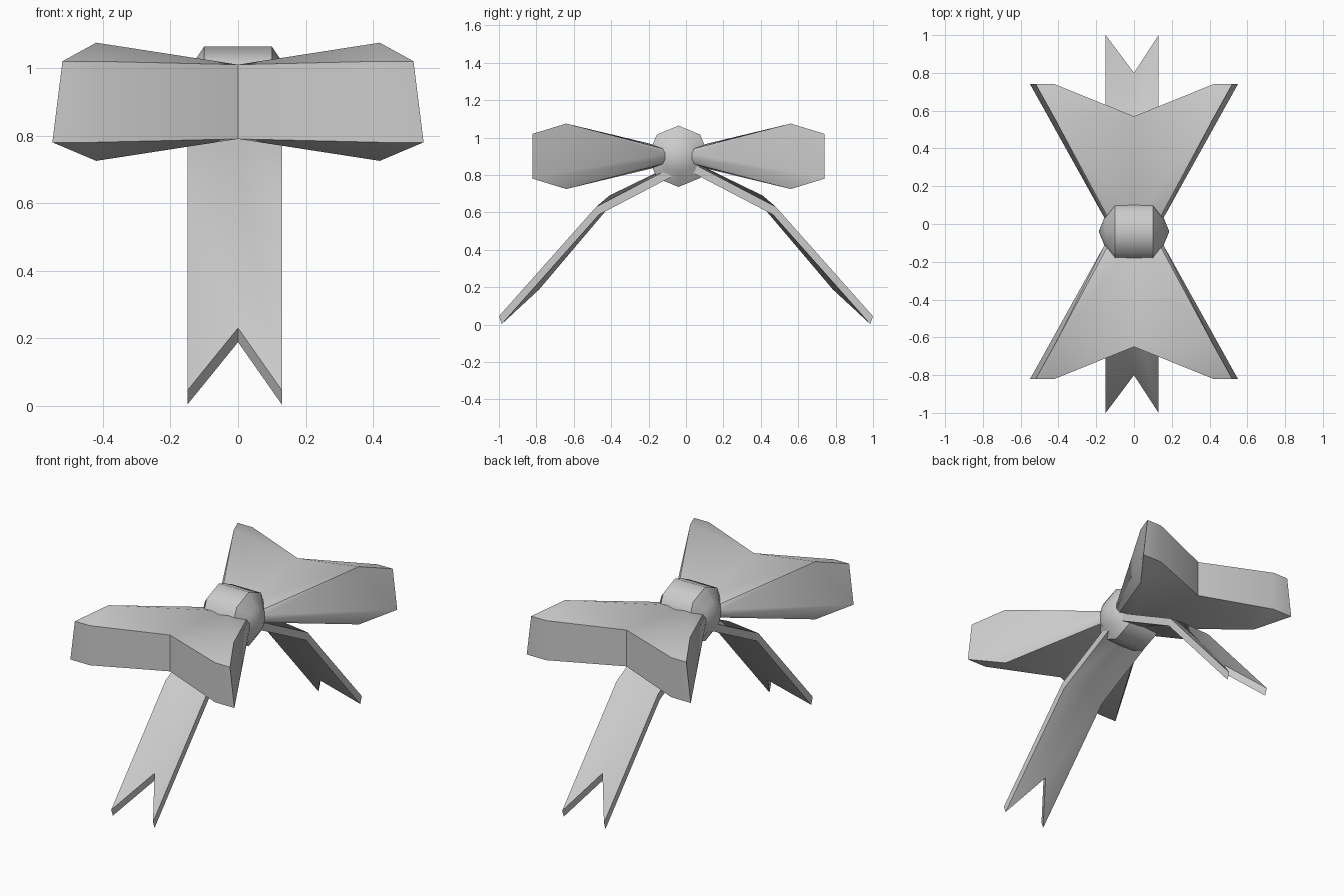
import bpy, bmesh, math
from mathutils import Vector

if "Cube" in bpy.data.objects:
    bpy.data.objects.remove(bpy.data.objects["Cube"])


def finish(bm, name, angle=None):
    bmesh.ops.recalc_face_normals(bm, faces=bm.faces[:])
    me = bpy.data.meshes.new(name)
    bm.to_mesh(me)
    bm.free()
    ob = bpy.data.objects.new(name, me)
    bpy.context.collection.objects.link(ob)
    if angle:
        bpy.ops.object.select_all(action='DESELECT')
        ob.select_set(True)
        bpy.context.view_layer.objects.active = ob
        bpy.ops.object.shade_smooth_by_angle(angle=math.radians(angle))
    return ob


MID_Y = -0.04   # bow loops mirror about the knot centre

# corner points of half a loop: x, distance from the knot centre, z
HALF_LOOP = [
    (0, 0.61, 1.01), (0, 0.61, 0.79), (0, 0.06, 0.945), (0, 0.06, 0.855),
    (0.42, 0.60, 1.075), (0.42, 0.60, 0.725),
    (0.42, 0.78, 1.02), (0.52, 0.78, 1.02),
    (0.42, 0.78, 0.78), (0.55, 0.78, 0.78),
    (0.13, 0.06, 0.935), (0.13, 0.06, 0.865),
    (0.155, 0.07, 0.915), (0.155, 0.07, 0.885),
]


def bow_loop(name, side):
    bm = bmesh.new()
    # each half is convex; the two halves meet in a crease at x = 0
    for sx in (-1, 1):
        vs = [bm.verts.new((sx * x, MID_Y + side * d, z)) for x, d, z in HALF_LOOP]
        bmesh.ops.convex_hull(bm, input=vs)
    inner = [f for f in bm.faces if all(abs(v.co.x) < 1e-5 for v in f.verts)]
    bmesh.ops.delete(bm, geom=inner, context='FACES')
    bmesh.ops.remove_doubles(bm, verts=bm.verts[:], dist=0.0005)
    return finish(bm, name, 40)


def ribbon_tail(name, side):
    # outer edges and the centre line of the tail, as (distance, z)
    edge = [(0.02, 0.87), (0.48, 0.63), (1.0, 0.045)]
    centre = [(0.02, 0.88), (0.41, 0.69), (0.80, 0.23)]
    bm = bmesh.new()
    cols = [[bm.verts.new((x, side * d, z)) for d, z in path]
            for x, path in ((-0.15, edge), (0, centre), (0.13, edge))]
    for a, b in zip(cols, cols[1:]):
        for i in range(2):
            bm.faces.new((a[i], b[i], b[i + 1], a[i + 1]))
    ext = bmesh.ops.extrude_face_region(bm, geom=bm.faces[:], use_keep_orig=True)
    moved = [g for g in ext['geom'] if isinstance(g, bmesh.types.BMVert)]
    bmesh.ops.translate(bm, verts=moved, vec=Vector((0, -side * 0.015, -0.042)))
    return finish(bm, name, 30)


def knot():
    # eight-sided barrel turned around the x axis
    bm = bmesh.new()
    rings = []
    for x, r in ((-0.15, 0.09), (-0.1, 0.164), (0.1, 0.164), (0.15, 0.09)):
        rings.append([bm.verts.new((x, MID_Y + r * math.sin(k * math.pi / 4),
                                    0.90 + r * math.cos(k * math.pi / 4)))
                      for k in range(8)])
    for a, b in zip(rings, rings[1:]):
        for k in range(8):
            n = (k + 1) % 8
            bm.faces.new((a[k], a[n], b[n], b[k]))
    for ring, x in ((rings[0], -0.187), (rings[-1], 0.187)):
        tip = bm.verts.new((x, MID_Y, 0.90))
        for k in range(8):
            bm.faces.new((ring[k], ring[(k + 1) % 8], tip))
    return finish(bm, "knot", 50)


for label, s in (("front", -1), ("back", 1)):
    bow_loop(label + "_loop", s)
    ribbon_tail(label + "_tail", s)
knot()
